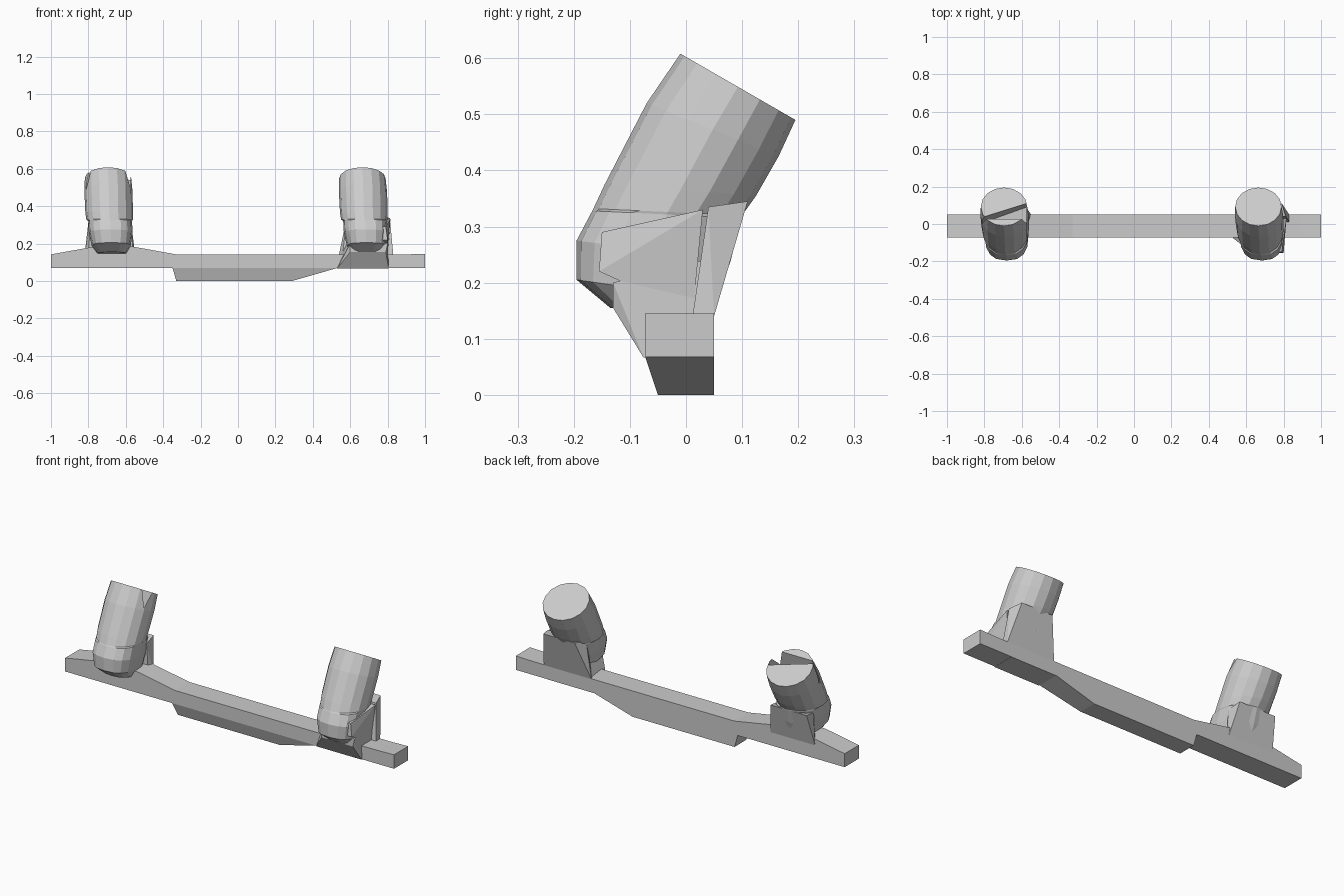
import bpy, bmesh, math
from mathutils import Vector

if "Cube" in bpy.data.objects:
    bpy.data.objects.remove(bpy.data.objects["Cube"])


def finish(name, bm):
    bmesh.ops.recalc_face_normals(bm, faces=bm.faces)
    me = bpy.data.meshes.new(name)
    bm.to_mesh(me)
    bm.free()
    ob = bpy.data.objects.new(name, me)
    bpy.context.collection.objects.link(ob)
    return ob


def loft(name, rings):
    bm = bmesh.new()
    loops = [[bm.verts.new(p) for p in r] for r in rings]
    n = len(loops[0])
    for a, b in zip(loops, loops[1:]):
        for i in range(n):
            bm.faces.new((a[i], a[(i + 1) % n], b[(i + 1) % n], b[i]))
    bm.faces.new(loops[0])
    bm.faces.new(loops[-1])
    return finish(name, bm)


def hull(name, pts):
    bm = bmesh.new()
    for p in pts:
        bm.verts.new(p)
    r = bmesh.ops.convex_hull(bm, input=bm.verts)
    bmesh.ops.delete(bm, geom=list({g for g in r["geom_interior"] + r["geom_unused"]
                                    if isinstance(g, bmesh.types.BMVert)}), context='VERTS')
    return finish(name, bm)


def extrude_xz(name, profile, y0, y1):
    return loft(name, [[(x, y, z) for x, z in profile] for y in (y0, y1)])


# Long base bar with a raised ramp around the left stump
extrude_xz("base_bar", [(-1, .068), (1, .068), (1, .145), (.9, .142), (-.33, .142),
                        (-.57, .185), (-.8, .178), (-1, .142)], -.073, .05)

# Keel below the bar, narrowing at the front edge
loft("keel", [[(-.35, -.073, .069), (.53, -.073, .069), (.53, .05, .069), (-.35, .05, .069)],
              [(-.33, -.05, 0), (.29, -.05, 0), (.29, .05, 0), (-.33, .05, 0)]])

# Cross-sections of a stump: front (y, z), back (y, z), half width
SECTIONS = [((-.01, .608), (.195, .49), .124), ((-.07, .52), (.165, .425), .129),
            ((-.145, .375), (.125, .355), .127), ((-.165, .332), (.10, .32), .124),
            ((-.167, .328), (.098, .315), .117), ((-.195, .275), (.08, .24), .117),
            ((-.195, .205), (.055, .17), .104), ((-.135, .155), (.04, .135), .08)]
SIDES = 16


def stump(name, x_top, x_bottom):
    rings = []
    for i, (f, b, w) in enumerate(SECTIONS):
        cx = x_top + (x_bottom - x_top) * i / (len(SECTIONS) - 1)
        c = Vector((cx, (f[0] + b[0]) / 2, (f[1] + b[1]) / 2))
        v = Vector((0, (b[0] - f[0]) / 2, (b[1] - f[1]) / 2))
        square = 2 if i < 4 else 2.6     # the toe is boxier than the tube
        ring = []
        for k in range(SIDES):
            t = 2 * math.pi * (k + .0) / SIDES
            s, q = math.sin(t), math.cos(t)
            s = math.copysign(abs(s) ** (2 / square), s)
            q = math.copysign(abs(q) ** (2 / square), q)
            ring.append(c + Vector((w * s, 0, 0)) + v * q)
        rings.append(ring)
    return loft(name, rings)


left = stump("left_stump", -.695, -.675)
stump("right_stump", .665, .69)

# Wedge-shaped split in the top of the left stump
cutter = hull("split_cutter", [(x, y + dy, z) for dy, z in ((0, .66), (-.05, .46))
                               for x, y in ((-.84, .045), (-.575, .14), (-.575, .045))])
cutter.hide_render = True
cutter.hide_viewport = True
mod = left.modifiers.new("split", 'BOOLEAN')
mod.operation = 'DIFFERENCE'
mod.solver = 'EXACT'
mod.object = cutter

# Angular rear braces joining the stumps to the bar
hull("left_brace", [(x, y, z) for x0, x1, y, z in (
    (-.82, -.55, .05, .14), (-.80, -.56, .02, .14), (-.80, -.58, .095, .315),
    (-.79, -.57, .02, .3)) for x in (x0, x1)])
hull("right_brace", [(x, y, z) for x0, x1, y, z in (
    (.54, .83, .05, .14), (.56, .83, .012, .142), (.60, .79, .11, .345),
    (.58, .812, .04, .335)) for x in (x0, x1)])

# Flared foot under the front of the right stump
hull("right_foot", [(x, y, z) for x0, x1, y, z in (
    (.53, .805, -.076, .067), (.53, .805, .05, .067), (.60, .79, -.13, .155),
    (.53, .805, .05, .10), (.60, .80, -.13, .2), (.60, .80, .03, .24))
    for x in (x0, x1)])

# Raised panel on the outer side of the right stump
hull("side_panel", [(.80, .012, .145), (.80, -.155, .22), (.79, -.15, .29),
                    (.815, .03, .33), (.78, .012, .145), (.76, -.155, .22),
                    (.75, -.15, .29), (.77, .03, .33)])
